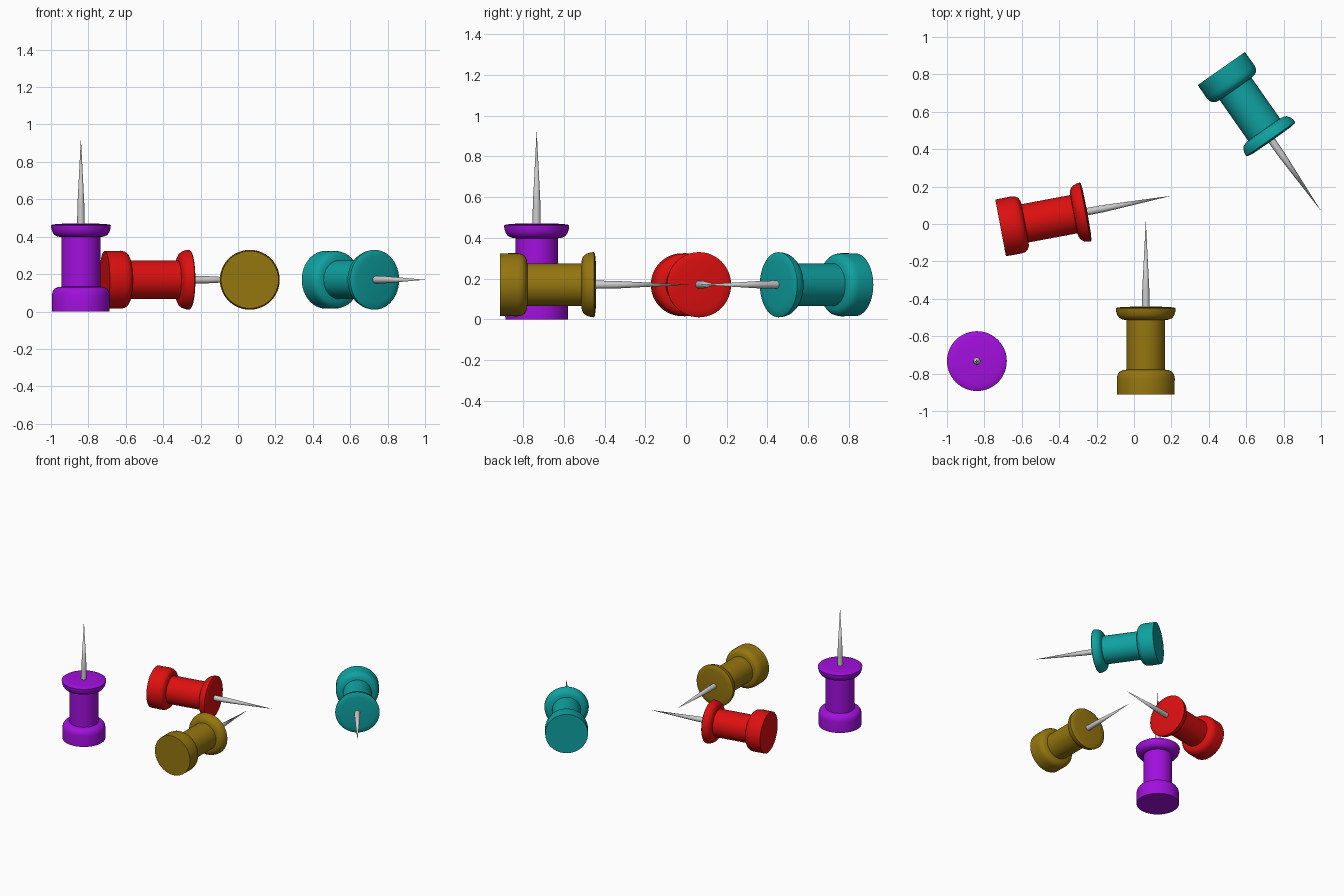
import bpy, bmesh
from math import radians, atan2, pi
from mathutils import Matrix, Vector

if "Cube" in bpy.data.objects:
    bpy.data.objects.remove(bpy.data.objects["Cube"])

SEGMENTS = 48
# (radius, height) outlines along the pin axis
GRIP = [(0, 0), (0.154, 0), (0.155, 0.085), (0.151, 0.107), (0.140, 0.122),
        (0.124, 0.130), (0.104, 0.133), (0.104, 0.398), (0.124, 0.401),
        (0.141, 0.409), (0.152, 0.424), (0.158, 0.442), (0.160, 0.460),
        (0.153, 0.465), (0.120, 0.469), (0, 0.471)]
NEEDLE = [(0, 0.45), (0.020, 0.45), (0.019, 0.56), (0, 0.929)]


def material(name, color):
    mat = bpy.data.materials.new(name)
    mat.diffuse_color = (*color, 1)
    mat.use_nodes = True
    mat.node_tree.nodes["Principled BSDF"].inputs["Base Color"].default_value = mat.diffuse_color
    return mat


def lathe(name, profile, matrix, mat=None):
    """Spin an outline around z, then place it."""
    bm = bmesh.new()
    verts = [bm.verts.new((r, 0, z)) for r, z in profile]
    edges = [bm.edges.new(pair) for pair in zip(verts, verts[1:])]
    bmesh.ops.spin(bm, geom=verts + edges, cent=(0, 0, 0), axis=(0, 0, 1),
                   angle=2 * pi, steps=SEGMENTS)
    bmesh.ops.remove_doubles(bm, verts=bm.verts, dist=1e-5)
    bmesh.ops.recalc_face_normals(bm, faces=bm.faces)
    mesh = bpy.data.meshes.new(name)
    bm.to_mesh(mesh)
    bm.free()
    obj = bpy.data.objects.new(name, mesh)
    bpy.context.collection.objects.link(obj)
    obj.matrix_world = matrix
    if mat:
        mesh.materials.append(mat)
    bpy.ops.object.select_all(action='DESELECT')
    obj.select_set(True)
    bpy.context.view_layer.objects.active = obj
    bpy.ops.object.shade_smooth_by_angle(angle=radians(35))


# colour name, rgb, base centre, direction of the needle
PINS = [
    ("purple", (0.36, 0.005, 0.72), (-0.84, -0.733, 0), (0, 0, 1)),
    ("red", (0.72, 0.005, 0.005), (-0.713, -0.021, 0.17), (0.909, 0.171, 0)),
    ("gold", (0.30, 0.18, 0.005), (0.063, -0.912, 0.17), (0, 1, 0)),
    ("teal", (0.005, 0.36, 0.36), (0.467, 0.831, 0.17), (0.532, -0.760, 0)),
]

for label, rgb, base, aim in PINS:
    turn = Vector(aim).to_track_quat('Z', 'Y').to_matrix().to_4x4()
    place = Matrix.Translation(base) @ turn
    lathe(label + "_pin_grip", GRIP, place, material(label + "_plastic", rgb))
    lathe(label + "_pin_needle", NEEDLE, place)
